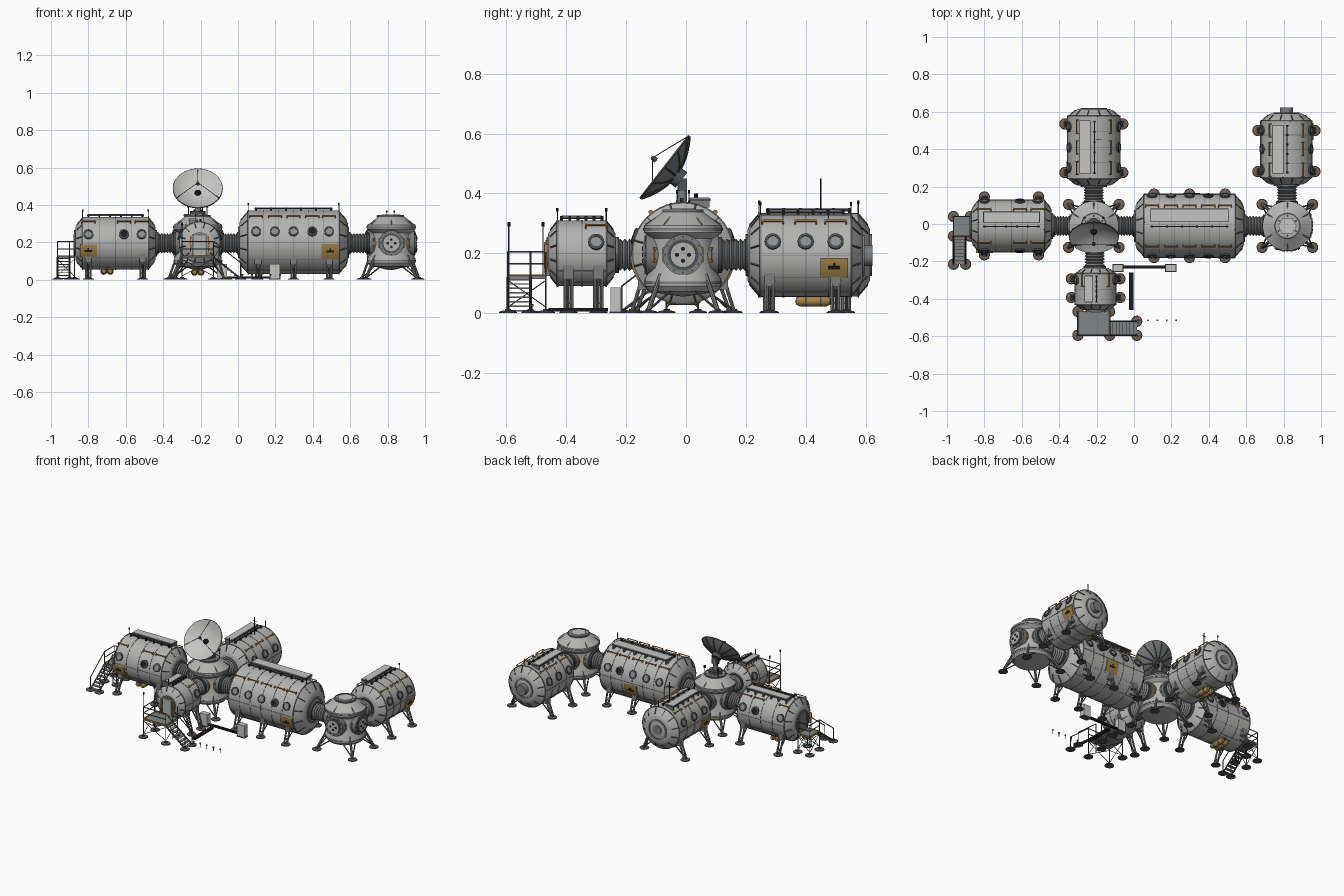
import bpy, bmesh, math
from mathutils import Matrix, Vector

if "Cube" in bpy.data.objects:
    bpy.data.objects.remove(bpy.data.objects["Cube"])

COLOURS = {
    "hull_grey": (0.45, 0.45, 0.44), "panel_white": (0.56, 0.56, 0.55),
    "metal_grey": (0.20, 0.205, 0.21), "dark_grey": (0.075, 0.08, 0.085),
    "black": (0.012, 0.012, 0.014), "foil_gold": (0.36, 0.23, 0.06),
    "rail_orange": (0.54, 0.23, 0.045), "foot_brown": (0.17, 0.125, 0.10),
    "window_glass": (0.27, 0.285, 0.30), "deck_grey": (0.22, 0.235, 0.245),
}
MATS = {}
for key, rgb in COLOURS.items():
    m = bpy.data.materials.new(key)
    m.use_nodes = True
    m.diffuse_color = (*rgb, 1)
    m.node_tree.nodes["Principled BSDF"].inputs["Base Color"].default_value = (*rgb, 1)
    MATS[key] = m

def move(x, y, z):
    return Matrix.Translation((x, y, z))

def turn(deg, axis):
    return Matrix.Rotation(math.radians(deg), 4, axis)

ALONG_X = turn(90, 'Y')

class Part:
    """Collects primitives in one mesh object, in a local frame."""
    def __init__(self, name, frame=Matrix()):
        self.name, self.frame, self.bm, self.mats = name, frame, bmesh.new(), []

    def slot(self, mat):
        if mat not in self.mats:
            self.mats.append(mat)
        return self.mats.index(mat)

    def lathe(self, profile, mat, at=Matrix(), segs=24, start=0, sweep=360):
        full = sweep == 360
        angles = [math.radians(start + sweep * i / segs) for i in range(segs + (not full))]
        rings = [[self.bm.verts.new(self.frame @ at @ Vector((r * math.cos(a), r * math.sin(a), z)))
                  for a in angles] for r, z in profile]
        idx = self.slot(mat)
        for p, q in zip(rings, rings[1:]):
            for i in range(segs):
                j = (i + 1) % len(angles)
                f = self.bm.faces.new((p[i], p[j], q[j], q[i]))
                f.material_index, f.smooth = idx, True

    def disc(self, r, z0, z1, mat, at=Matrix(), segs=20):
        self.lathe([(0, z0), (r, z0), (r, z1), (0, z1)], mat, at, segs)

    def box(self, centre, size, mat, at=Matrix()):
        mtx = self.frame @ at @ move(*centre) @ Matrix.Diagonal((*size, 1))
        new = bmesh.ops.create_cube(self.bm, size=1, matrix=mtx)["verts"]
        for f in {f for v in new for f in v.link_faces}:
            f.material_index = self.slot(mat)

    def tube(self, a, b, r, mat, segs=6):
        a, b = Vector(a), Vector(b)
        at = Matrix.Translation(a) @ (b - a).to_track_quat('Z', 'Y').to_matrix().to_4x4()
        self.disc(r, 0, (b - a).length, mat, at, segs)

    def foot(self, x, y, floor):
        at = move(x, y, floor)
        self.disc(0.03, 0, 0.004, "dark_grey", at, 18)
        self.lathe([(0.029, 0.003), (0.027, 0.006), (0.014, 0.009), (0, 0.009)], "foot_brown", at, 18)
        self.disc(0.011, 0.006, 0.014, "dark_grey", at, 10)

    def finish(self):
        bmesh.ops.remove_doubles(self.bm, verts=self.bm.verts, dist=1e-5)
        bmesh.ops.recalc_face_normals(self.bm, faces=self.bm.faces)
        for e in self.bm.edges:
            e.smooth = e.calc_face_angle(3) < math.radians(32)
        mesh = bpy.data.meshes.new(self.name)
        self.bm.to_mesh(mesh)
        self.bm.free()
        for key in self.mats:
            mesh.materials.append(MATS[key])
        bpy.context.collection.objects.link(bpy.data.objects.new(self.name, mesh))

def porthole(part, at, mat):
    r = 0.018
    part.lathe([(r, -0.01), (r + 0.009, -0.01), (r + 0.009, 0.006), (r, 0.009), (r, 0)], "dark_grey", at, 20)
    part.disc(r, -0.01, 0.005, mat, at)

def module(name, frame, length, R, zc, windows, shut, feet, foil, ribs, legs_out=0.015):
    """Pressurised cylinder lying along local x."""
    h, shoulder = length / 2, 0.28 * R
    flat = h - shoulder
    p = Part(name + "_hull", frame)
    p.lathe([(0, -h), (R * 0.6, -h), (R * 0.72, -h + 0.008), (R, -flat), (R, flat),
             (R * 0.72, h - 0.008), (R * 0.6, h), (0, h)], "hull_grey", ALONG_X, 40)
    # Seam rings and shoulder fins
    for i in range(ribs + 1):
        x = -flat + 2 * flat * i / ribs
        wide = 0.003 if i in (0, ribs) else 0.0015
        p.lathe([(R - 0.002, x - wide), (R + 0.002, x - wide), (R + 0.002, x + wide), (R - 0.002, x + wide)],
                "metal_grey", ALONG_X, 40)
    for s in (-1, 1):
        for k in range(12):
            at = turn(k * 30 + 15, 'X')
            p.tube(at @ Vector((s * flat, 0, R)), at @ Vector((s * (h - 0.008), 0, R * 0.73)), 0.0035, "dark_grey", 4)
        p.lathe([(R * 0.5, s * h), (R * 0.5, s * (h + 0.006)), (R * 0.42, s * (h + 0.006)), (R * 0.42, s * h)],
                "metal_grey", ALONG_X, 24)
    # Lengthwise seams
    for deg in (90, 122, 150):
        for s in (-1, 1):
            p.box((0, 0, R), (2 * flat, 0.002, 0.004), "metal_grey", turn(s * deg, 'X'))
    # Foil panels with a dark vent
    for x, s in foil:
        a = 180 + s * 93
        p.lathe([(R, x - 0.046), (R + 0.006, x - 0.046), (R + 0.006, x + 0.046), (R, x + 0.046)],
                "foil_gold", ALONG_X, 6, a, s * 27)
        p.box((x, 0, R + 0.006), (0.04, 0.01, 0.006), "black", turn(s * 106, 'X'))
        p.box((x, 0, R + 0.006), (0.008, 0.022, 0.006), "black", turn(s * 104, 'X'))
    p.finish()

    # Portholes and handrails on both sides
    w = Part(name + "_windows_and_handrails", frame)
    for s in (-1, 1):
        for i, x in enumerate(windows):
            porthole(w, turn(s * 70, 'X') @ move(x, 0, R), "black" if i == shut else "window_glass")
            at = turn(s * 38, 'X') @ move(x, 0, R)
            w.box((0, 0, 0.01), (0.075, 0.006, 0.005), "rail_orange", at)
            for e in (-0.035, 0.035):
                w.box((e, 0, 0.004), (0.005, 0.014, 0.014), "rail_orange", at)
    w.finish()

    # Roof walkway, centre rail and aerials
    t = Part(name + "_roof_rack", frame)
    span = 2 * flat * 0.86
    wide = 0.42 * R
    t.box((0, 0.33 * R, R + 0.009), (span, wide, 0.008), "dark_grey")
    t.box((0, 0.33 * R, R + 0.015), (span - 0.006, wide - 0.006, 0.004), "panel_white")
    t.box((0, -0.004, R + 0.01), (span, 0.005, 0.006), "dark_grey")
    for i in range(6):
        x = span * (i / 5 - 0.5) * 0.96
        t.box((x, 0.33 * R, R - 0.005), (0.008, wide * 0.9, 0.024), "metal_grey")
        t.box((x, -0.004, R + 0.005), (0.01, 0.012, 0.02), "black")
    for s in (-1, 1):
        t.tube((s * flat, -0.02 * s, R - 0.01), (s * flat, -0.02 * s, R + 0.032), 0.002, "dark_grey")
        t.disc(0.004, R + 0.03, R + 0.041, "black", move(s * flat, -0.02 * s, 0), 8)
    t.finish()

    # Legs with paired struts
    g = Part(name + "_legs", frame)
    for x in feet:
        for s in (-1, 1):
            side = s * (R + legs_out)
            g.box((x, s * 0.8 * R, -0.58 * R), (0.035, 0.03, 0.045), "metal_grey")
            for e in (-0.011, 0.011):
                g.tube((x + e, s * 0.82 * R, -0.55 * R), (x + e, side, -zc + 0.008), 0.006, "metal_grey", 8)
            g.tube((x, s * 0.55 * R, -0.8 * R), (x, side, -zc + 0.01), 0.004, "dark_grey")
            g.box((x, side - s * 0.008, -zc + 0.035), (0.028, 0.008, 0.006), "dark_grey")
            g.foot(x, side, -zc)
    g.finish()

def along_y(x, y, z):
    return move(x, y, z) @ turn(90, 'Z')

module("west_module", move(-0.655, -0.01, 0.195), 0.43, 0.14, 0.195, (-0.145, 0.045, 0.14), 1, (-0.145, 0.145), [(-0.145, 1)], 4)
module("main_module", move(0.297, -0.01, 0.2), 0.58, 0.17, 0.2, (-0.2, -0.1, 0, 0.1, 0.19), 3, (-0.19, 0, 0.19), [(0.195, 1), (0.01, -1)], 6, 0.0)
module("north_west_module", along_y(-0.215, 0.41, 0.195), 0.41, 0.14, 0.195, (-0.11, 0, 0.11), -1, (-0.135, 0.125), [(-0.12, -1)], 4)
module("north_east_module", along_y(0.815, 0.4, 0.192), 0.38, 0.138, 0.192, (-0.11, 0, 0.1), -1, (-0.12, 0.1), [(0.095, 1)], 4)
module("airlock_module", along_y(-0.205, -0.348, 0.2), 0.225, 0.11, 0.2, (0.048,), -1, (-0.045, 0.055), [], 2, 0.02)

def hub(name, x, y, ports):
    """Upright node with a waisted body and splayed legs."""
    p = Part(name, move(x, y, 0))
    p.lathe([(0, 0.34), (0.065, 0.34), (0.075, 0.333), (0.115, 0.302), (0.13, 0.293), (0.13, 0.27), (0.107, 0.25),
             (0.107, 0.15), (0.128, 0.115), (0.128, 0.09), (0.112, 0.072), (0, 0.055)], "hull_grey", segs=40)
    for r, z in ((0.13, 0.281), (0.128, 0.102), (0.065, 0.342)):
        p.lathe([(r - 0.004, z - 0.004), (r + 0.003, z - 0.004), (r + 0.003, z + 0.004), (r - 0.004, z + 0.004)],
                "metal_grey", segs=40)
    p.disc(0.05, 0.335, 0.35, "panel_white", segs=6)
    for k in range(6):
        a = turn(60 * k + 30, 'Z')
        p.tube(a @ Vector((0.05, 0, 0.342)), a @ Vector((0.125, 0, 0.297)), 0.003, "metal_grey", 4)
    for k in range(4):
        for e in (-11, 11):
            p.box((0.112, 0, 0.195), (0.012, 0.008, 0.05), "rail_orange", turn(90 * k + 45 + e, 'Z'))
        # Collars facing the four directions
        at = turn(90 * k, 'Z') @ move(0, 0, 0.195) @ ALONG_X
        p.disc(0.068, 0.08, 0.118, "metal_grey", at, 28)
        if k in ports:
            p.lathe([(0.068, 0.118), (0.068, 0.124), (0.052, 0.124)], "metal_grey", at, 28)
            p.disc(0.052, 0.11, 0.128, "dark_grey", at, 28)
            p.disc(0.043, 0.12, 0.134, "hull_grey", at, 24)
            for q in range(4):
                spot = turn(q * 90, 'Z') @ Vector((0.02, 0, 0))
                p.disc(0.007, 0.13, 0.137, "black", at @ move(*spot), 10)
            for q in range(12):
                spot = turn(q * 30, 'Z') @ Vector((0.06, 0, 0))
                p.disc(0.004, 0.12, 0.128, "dark_grey", at @ move(*spot), 6)
    p.finish()
    g = Part(name + "_legs", move(x, y, 0))
    for sx in (-1, 1):
        for sy in (-1, 1):
            foot = Vector((sx * 0.135, sy * 0.115, 0.01))
            g.tube((sx * 0.085, sy * 0.075, 0.13), foot, 0.008, "metal_grey", 8)
            for d in ((0.1, 0.035), (0.045, 0.095)):
                g.tube((sx * d[0], sy * d[1], 0.08), foot, 0.004, "dark_grey")
            g.foot(foot.x, foot.y, 0)
    g.finish()

hub("central_hub", -0.215, -0.01, ())
hub("east_hub", 0.82, -0.01, (0, 3))

# Bellows passages
c = Part("bellows_passages")
for at, length in ((move(-0.445, -0.01, 0.195), 0.12), (move(-0.105, -0.01, 0.195), 0.12),
                   (move(0.58, -0.01, 0.195), 0.13), (along_y(-0.215, 0.1, 0.195), 0.12),
                   (along_y(-0.21, -0.245, 0.195), 0.13), (along_y(0.818, 0.1, 0.195), 0.12)):
    folds = 16
    c.lathe([(0.054 if i % 2 else 0.045, length * i / folds) for i in range(folds + 1)], "metal_grey", at @ ALONG_X, 24)
    for e in (0.12, 0.88):
        c.disc(0.06, length * e - 0.006, length * e + 0.006, "dark_grey", at @ ALONG_X, 24)
c.finish()

# Dish with feed tripod and mast
normal = Vector((0, -0.79, 0.615))
d = Part("dish_antenna", move(-0.215, -0.035, 0.46) @ normal.to_track_quat('Z', 'Y').to_matrix().to_4x4())
bowl = [(0.132 * i / 6, 0.045 * (i / 6) ** 2) for i in range(7)]
d.lathe(bowl, "panel_white", move(0, 0, 0.004), 36)
d.lathe(bowl, "metal_grey", segs=36)
d.lathe([(0.132, 0.043), (0.134, 0.045), (0.132, 0.05)], "dark_grey", segs=36)
for k in range(12):
    a = turn(30 * k, 'Z')
    for i in range(1, 6):
        p0, p1 = bowl[i], bowl[i + 1]
        d.tube(a @ Vector((p0[0], 0, p0[1] - 0.003)), a @ Vector((p1[0], 0, p1[1] - 0.003)), 0.003, "dark_grey", 4)
for k in range(3):
    d.tube(turn(120 * k + 90, 'Z') @ Vector((0.13, 0, 0.047)), (0, 0, 0.097), 0.0018, "dark_grey")
d.lathe([(0, 0.08), (0.009, 0.083), (0.007, 0.1), (0, 0.102)], "dark_grey", segs=12)
d.lathe([(0.018, 0.002), (0.016, 0.014), (0.008, 0.024), (0, 0.026)], "black", segs=14)
d.disc(0.032, -0.025, 0.003, "dark_grey")
d.finish()
b = Part("dish_mast", move(-0.215, -0.012, 0))
b.disc(0.042, 0.34, 0.368, "dark_grey")
b.disc(0.016, 0.36, 0.45, "metal_grey")
b.box((0, 0, 0.43), (0.04, 0.03, 0.04), "dark_grey")
for s in (-1, 1):
    b.tube((s * 0.05, 0.045, 0.33), (s * 0.05, 0.045, 0.395), 0.003, "dark_grey")
    b.disc(0.007, 0.385, 0.4, "black", move(s * 0.05, 0.045, 0), 10)
b.finish()

def porch(name, frame, x0, x1, y0, y1, stair_w, run, lamps):
    """Raised deck with railings; stairs descend along local +x."""
    p, z, top = Part(name, frame), 0.12, 0.205
    p.box(((x0 + x1) / 2, (y0 + y1) / 2, z), (x1 - x0, y1 - y0, 0.01), "deck_grey")
    corners = [(x0, y0), (x1, y0), (x1, y1), (x0, y1)]
    for i, (x, y) in enumerate(corners):
        n = corners[(i + 1) % 4]
        p.tube((x, y, 0), (x, y, top), 0.003, "dark_grey")
        p.foot(x, y, 0)
        p.tube((x, y, 0.02), (*n, z - 0.01), 0.002, "dark_grey")
        p.tube((*n, 0.02), (x, y, z - 0.01), 0.002, "dark_grey")
        p.tube((x, y, z + 0.006), (*n, z + 0.006), 0.0035, "rail_orange")
    for h in (top, 0.165):
        p.tube((x0, y0, h), (x1, y0, h), 0.003, "dark_grey")
        p.tube((x0, y0, h), (x0, y1, h), 0.003, "dark_grey")
    steps = 8
    for i in range(steps):
        f = (i + 0.5) / steps
        p.box((x1 + run * f, y0 + stair_w / 2, z * (1 - f)), (run / steps, stair_w, 0.005), "deck_grey")
    for y in (y0, y0 + stair_w):
        end = x1 + run
        p.tube((x1, y, z), (end, y, 0.006), 0.005, "dark_grey")
        p.tube((x1, y, top), (end, y, 0.09), 0.003, "dark_grey")
        p.tube((x1, y, 0), (x1, y, top), 0.003, "dark_grey")
        p.tube((end, y, 0), (end, y, 0.09), 0.003, "dark_grey")
        p.foot(end, y, 0)
    for x, y in lamps:
        p.tube((x, y, z), (x, y, 0.295), 0.0025, "dark_grey")
        p.disc(0.005, 0.29, 0.305, "black", move(x, y, 0), 10)
    p.finish()

porch("airlock_porch", Matrix(), -0.3, -0.13, -0.595, -0.468, 0.075, 0.145, [(-0.3, -0.592), (-0.3, -0.478)])
porch("west_porch", turn(-90, 'Z'), -0.04, 0.065, -0.965, -0.875, 0.065, 0.15, [])

# End hatches, tanks and tall aerial
e = Part("end_hatches")
e.disc(0.035, 0, 0.035, "metal_grey", along_y(0.815, 0.588, 0.192) @ ALONG_X)
e.disc(0.03, 0, 0.008, "metal_grey", along_y(-0.215, 0.613, 0.195) @ ALONG_X)
e.box((-0.205, -0.462, 0.185), (0.075, 0.014, 0.12), "metal_grey")
e.box((-0.205, -0.47, 0.185), (0.06, 0.008, 0.105), "hull_grey")
e.box((-0.872, -0.01, 0.185), (0.014, 0.075, 0.12), "metal_grey")
for s in (-1, 1):
    e.box((-0.205 + s * 0.048, -0.468, 0.19), (0.005, 0.01, 0.08), "rail_orange")
e.finish()
k = Part("gold_tanks")
for at in (along_y(-0.215, 0.425, 0.04), along_y(-0.7, -0.01, 0.045)):
    for y in (-0.017, 0.017):
        k.lathe([(0, -0.06), (0.011, -0.057), (0.017, -0.046), (0.017, 0.046), (0.011, 0.057), (0, 0.06)],
                "foil_gold", at @ move(0, y, 0) @ ALONG_X, 16)
        for x in (-0.025, 0.025):
            k.disc(0.0185, x - 0.003, x + 0.003, "dark_grey", at @ move(0, y, 0) @ ALONG_X, 16)
    k.box((0, 0, 0.02), (0.11, 0.02, 0.02), "dark_grey", at)
k.finish()
a = Part("tall_aerial", move(-0.19, 0.45, 0))
a.tube((0, 0, 0.33), (0, 0, 0.45), 0.0025, "black")
a.box((0, 0, 0.425), (0.03, 0.003, 0.003), "black")
a.finish()

# Ground equipment in front of the main module
q = Part("ground_equipment")
for x in (-0.085, 0.197):
    q.box((x, -0.235, 0.045), (0.055, 0.036, 0.08), "panel_white")
    q.box((x, -0.235, 0.003), (0.06, 0.042, 0.006), "dark_grey")
q.box((0.055, -0.23, 0.012), (0.23, 0.016, 0.012), "black")
q.box((-0.015, -0.36, 0.012), (0.024, 0.2, 0.012), "black")
for i in range(5):
    x = 0.025 + 0.05 * i
    q.tube((x, -0.515, 0), (x, -0.515, 0.025), 0.002, "dark_grey")
    q.disc(0.005, 0.022, 0.03, "foot_brown", move(x, -0.515, 0), 8)
q.finish()
